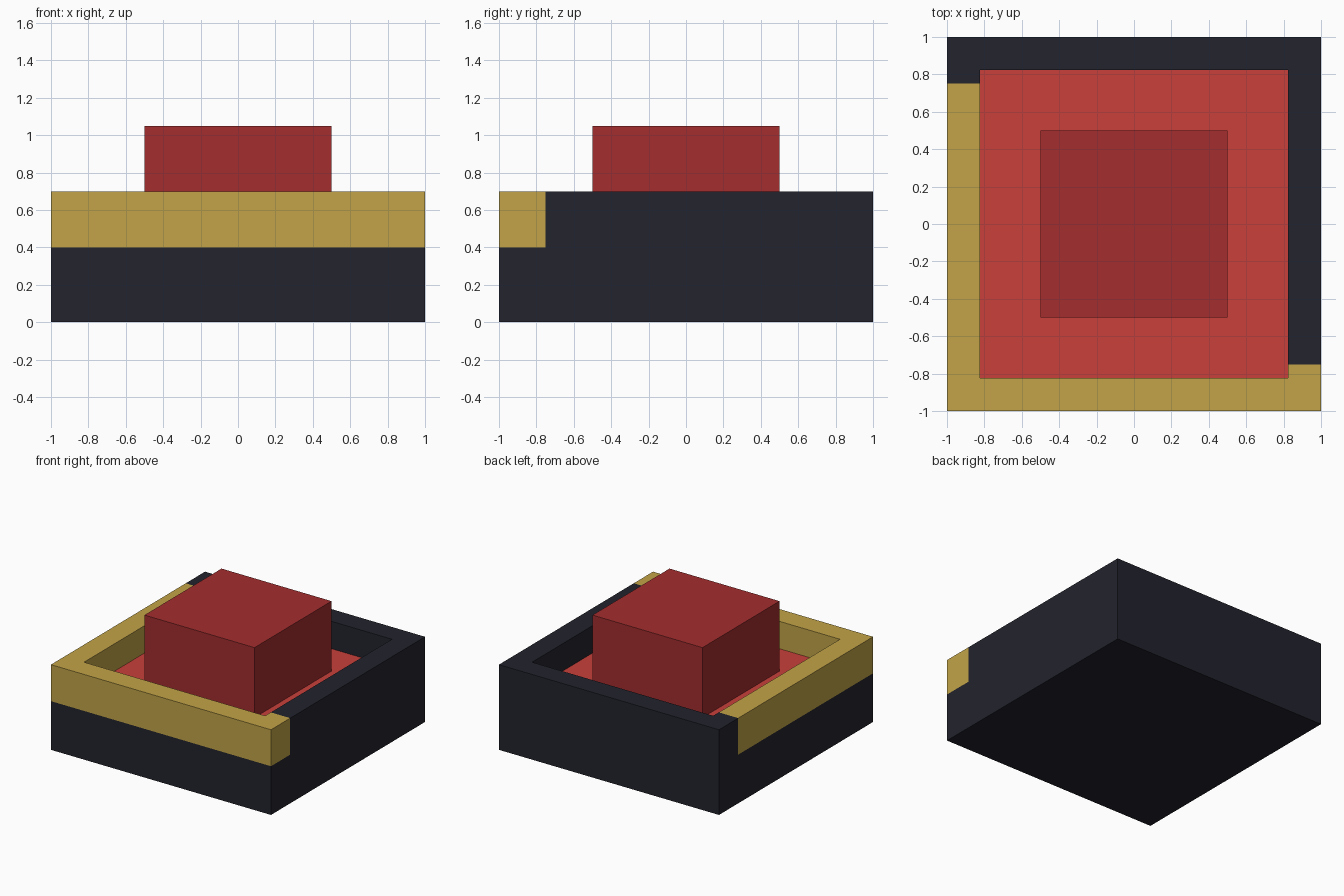
import bpy, bmesh
from mathutils import Vector, Matrix

if "Cube" in bpy.data.objects:
    bpy.data.objects.remove(bpy.data.objects["Cube"])


def srgb(r, g, b):
    lin = [((c / 255 + 0.055) / 1.055) ** 2.4 if c > 10 else c / 255 / 12.92 for c in (r, g, b)]
    return (*lin, 1.0)


def material(name, rgb):
    m = bpy.data.materials.new(name)
    m.diffuse_color = srgb(*rgb)
    m.use_nodes = True
    m.node_tree.nodes["Principled BSDF"].inputs["Base Color"].default_value = m.diffuse_color
    return m


def box(bm, size, z0):
    w, d, h = size
    mat = Matrix.Translation((0, 0, z0 + h / 2)) @ Matrix.Diagonal((w, d, h, 1))
    bmesh.ops.create_cube(bm, size=1, matrix=mat)


def finish(bm, name, mats):
    bmesh.ops.recalc_face_normals(bm, faces=bm.faces)
    me = bpy.data.meshes.new(name)
    bm.to_mesh(me)
    bm.free()
    for m in mats:
        me.materials.append(m)
    ob = bpy.data.objects.new(name, me)
    bpy.context.collection.objects.link(ob)
    return ob


dark = material("dark navy", (34, 35, 45))
gold = material("gold", (194, 164, 72))
bright_red = material("bright red", (201, 64, 59))
deep_red = material("deep red", (163, 45, 46))

RIM, TOP, BAND, FLOOR = 0.75, 0.7, 0.4, 0.475

# Tray: block with a recessed floor
bm = bmesh.new()
box(bm, (2, 2, TOP), 0)
lid = max(bm.faces, key=lambda f: f.calc_center_median().z)
bmesh.ops.inset_region(bm, faces=[lid], thickness=1 - RIM)
ext = bmesh.ops.extrude_discrete_faces(bm, faces=[lid])
floor = ext["faces"][0]
bmesh.ops.translate(bm, verts=floor.verts, vec=(0, 0, FLOOR - TOP))

# Cut the colour boundaries into the tray walls and rim
for co, no in (((0, 0, BAND), (0, 0, 1)), ((0, RIM, 0), (0, 1, 0)), ((0, -RIM, 0), (0, 1, 0))):
    bmesh.ops.bisect_plane(bm, geom=bm.verts[:] + bm.edges[:] + bm.faces[:],
                           plane_co=Vector(co), plane_no=Vector(no), dist=1e-4)

# Gold on the front and left of the rim, red on the floor
bm.normal_update()
for f in bm.faces:
    c = f.calc_center_median()
    if abs(c.z - FLOOR) < 0.01 and f.normal.z > 0.9:
        f.material_index = 2
    elif c.z > BAND and (c.y < -RIM + 0.01 or (c.x < -RIM + 0.01 and c.y < RIM)):
        f.material_index = 1
finish(bm, "tray", [dark, gold, bright_red])

# Raised button in the middle
bm = bmesh.new()
box(bm, (1, 1, 1.05 - FLOOR), FLOOR)
finish(bm, "button", [deep_red])
